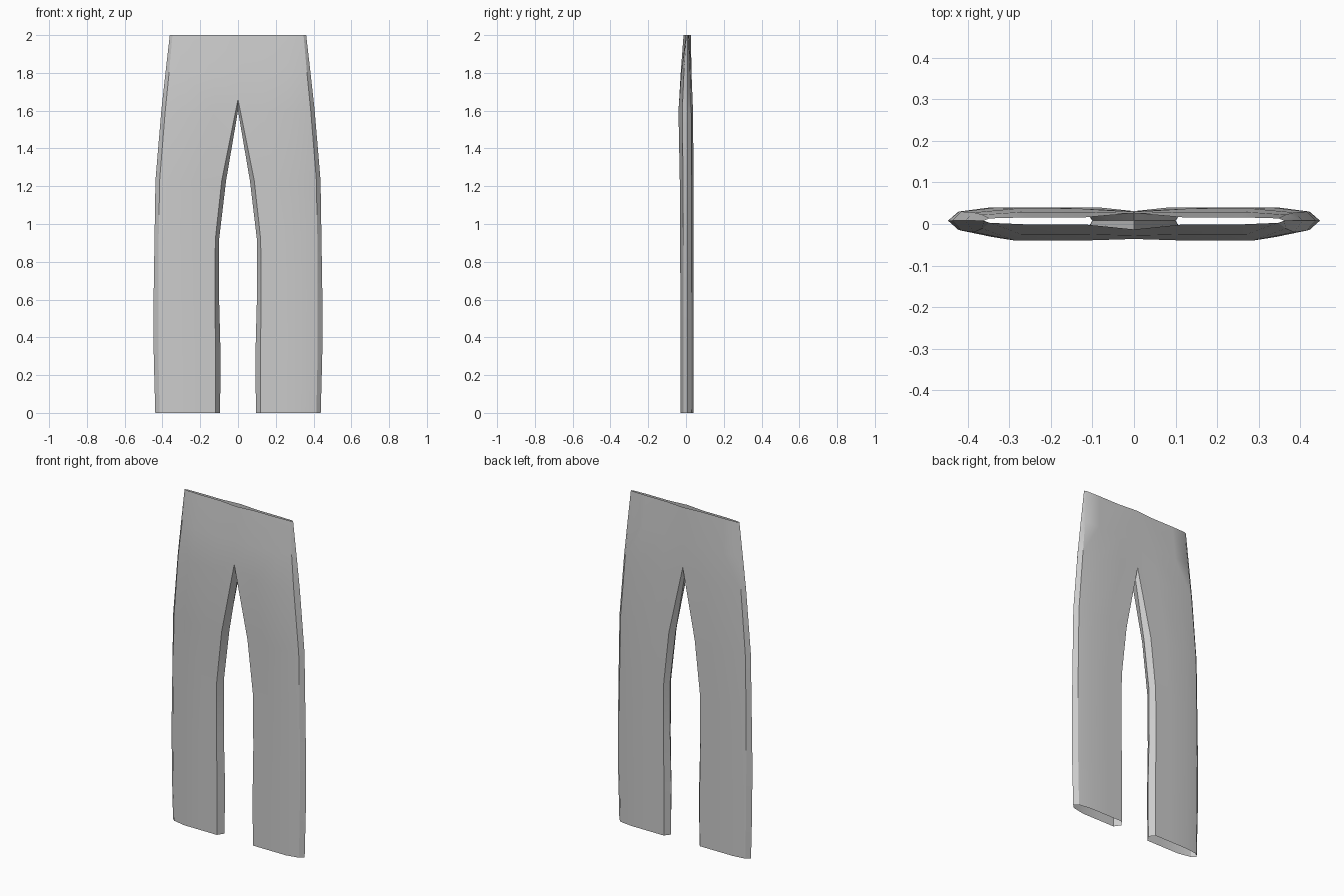
import bpy, bmesh

if "Cube" in bpy.data.objects:
    bpy.data.objects.remove(bpy.data.objects["Cube"])

# Height rings for one half of the trousers:
# z, inner seam x, inner edge x, outer corner x, outer seam x, front y, back y
LEG = [
    (0.00, 0.095, 0.120, 0.415, 0.438, -0.030, 0.040),
    (0.30, 0.092, 0.118, 0.421, 0.446, -0.030, 0.040),
    (0.60, 0.100, 0.123, 0.422, 0.447, -0.030, 0.040),
    (0.92, 0.100, 0.120, 0.420, 0.442, -0.031, 0.040),
    (1.23, 0.063, 0.086, 0.415, 0.437, -0.033, 0.040),
    (1.60, 0.000, 0.000, 0.385, 0.406, -0.040, 0.037),
]
# Hip rings: z, outer corner x, outer seam x, centre front y, front y, back y, centre back y
HIPS = [
    (1.80, 0.365, 0.384, -0.028, -0.025, 0.029, 0.029),
    (2.00, 0.347, 0.361, -0.013, -0.001, 0.016, 0.026),
]
MID_Y = 0.008


def panel(bm, z, inner, corner, outer, fc, f, b, bc, front_z, back_z):
    """Open strip running from the front inner edge round the side to the back."""
    wide = inner + (corner - inner) * 0.74
    near = inner + (corner - inner) * 0.34
    pts = [(inner, fc, front_z), (near, f, z), (wide, f, z),
           (corner, MID_Y + (f - MID_Y) * 0.58, z), (outer, MID_Y, z),
           (corner, MID_Y + (b - MID_Y) * 0.68, z),
           (wide, b, z), (near, b, z), (inner, bc, back_z)]
    return [bm.verts.new(p) for p in pts]


bm = bmesh.new()
rings = []
# Leg rings close through an inner seam vertex
for z, seam, inner, corner, outer, f, b in LEG:
    crotch = inner == 0
    strip = panel(bm, z, inner, corner, outer, f + 0.004 * crotch, f, b,
                  b - 0.006 * crotch,
                  1.66 if crotch else z, 1.64 if crotch else z)
    rings.append(strip + [bm.verts.new((seam, MID_Y, z))])
for z, corner, outer, fc, f, b, bc in HIPS:
    rings.append(panel(bm, z, 0, corner, outer, fc, f, b, bc, z, z))

# Bridge neighbouring rings; hips stay open on the centre line
for low, high in zip(rings, rings[1:]):
    n = len(high)
    closed = n == 10
    for i in range(n if closed else n - 1):
        j = (i + 1) % n
        bm.faces.new((low[i], low[j], high[j], high[i]))
bmesh.ops.recalc_face_normals(bm, faces=bm.faces)
me = bpy.data.meshes.new("trousers")
bm.to_mesh(me)
bm.free()

# Mirror the half and shade softly
trousers = bpy.data.objects.new("trousers", me)
bpy.context.collection.objects.link(trousers)
mirror = trousers.modifiers.new("mirror", 'MIRROR')
mirror.use_clip = True
mirror.merge_threshold = 0.0005
bpy.context.view_layer.objects.active = trousers
trousers.select_set(True)
bpy.ops.object.modifier_apply(modifier="mirror")
bpy.ops.object.shade_smooth_by_angle(angle=0.52)

# Face the cloth outward
bm = bmesh.new()
bm.from_mesh(me)
front = max(bm.faces, key=lambda p: -p.calc_center_median().y)
if front.normal.y > 0:
    bmesh.ops.reverse_faces(bm, faces=bm.faces)
bm.to_mesh(me)
bm.free()
